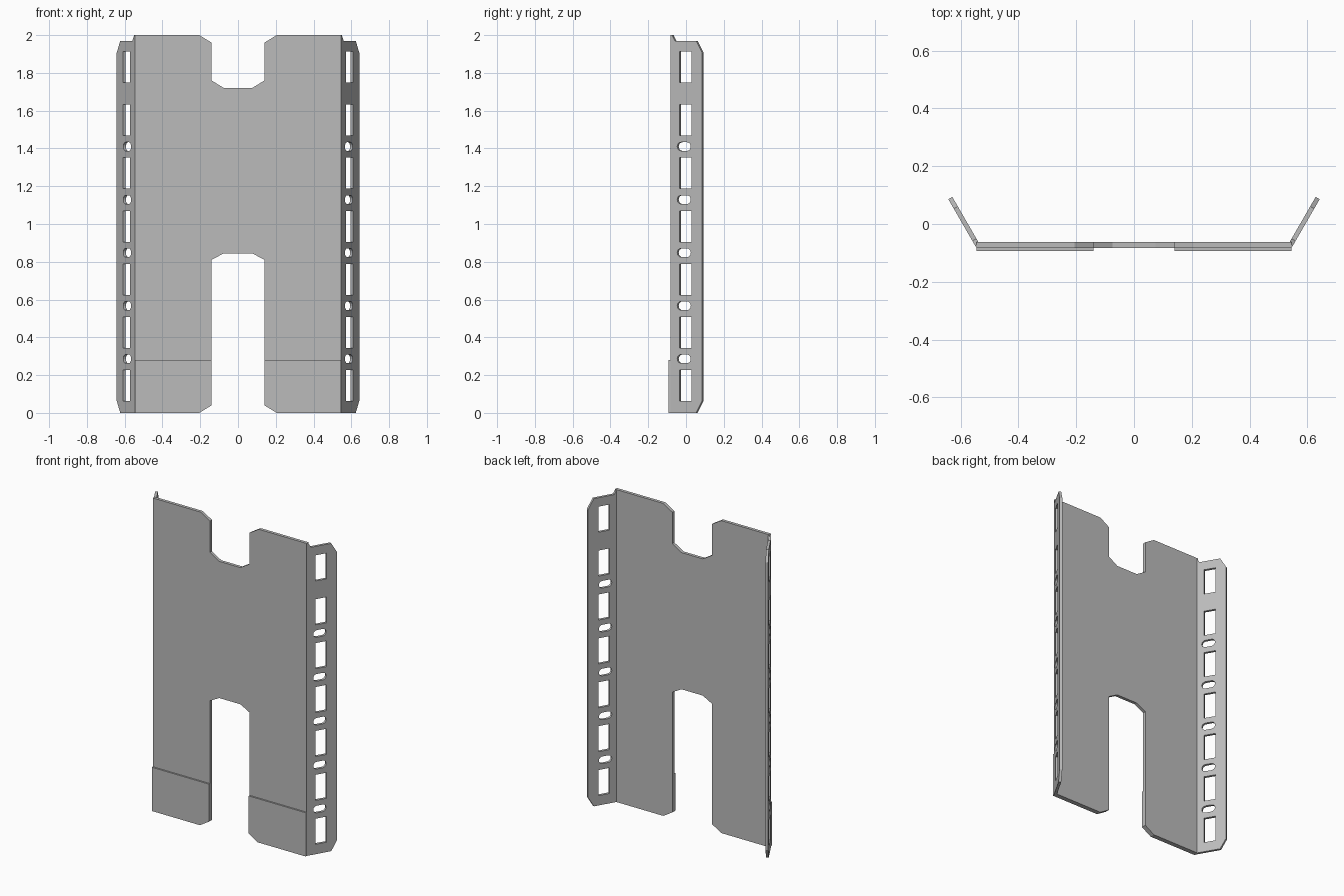
import bpy, bmesh, math
from mathutils import Matrix, Vector

if "Cube" in bpy.data.objects:
    bpy.data.objects.remove(bpy.data.objects["Cube"])

steel = bpy.data.materials.new("grey steel")
steel.diffuse_color = (0.5, 0.5, 0.5, 1)
steel.use_nodes = True
steel.node_tree.nodes["Principled BSDF"].inputs["Base Color"].default_value = steel.diffuse_color


def sheet(name, outline, thickness, origin, along, holes=(), mirrored=False):
    """Flat sheet cut from an outline; 'along' is its width direction, z its height."""
    curve = bpy.data.curves.new(name + "_profile", 'CURVE')
    curve.dimensions = '2D'
    curve.fill_mode = 'BOTH'
    curve.extrude = thickness / 2
    for loop in [outline, *holes]:
        spline = curve.splines.new('POLY')
        spline.points.add(len(loop) - 1)
        for point, (x, z) in zip(spline.points, loop):
            point.co = (x, z, 0, 1)
        spline.use_cyclic_u = True
    temp = bpy.data.objects.new(name + "_profile", curve)
    bpy.context.collection.objects.link(temp)
    bpy.context.view_layer.update()
    mesh = bpy.data.meshes.new_from_object(
        temp.evaluated_get(bpy.context.evaluated_depsgraph_get()))
    bpy.data.objects.remove(temp)
    bpy.data.curves.remove(curve)

    # stand the sheet upright
    u, up = Vector(along).normalized(), Vector((0, 0, 1))
    frame = Matrix((u, up, u.cross(up))).transposed().to_4x4()
    mesh.transform(Matrix.Translation(origin) @ frame)
    bm = bmesh.new()
    bm.from_mesh(mesh)
    bmesh.ops.remove_doubles(bm, verts=bm.verts, dist=1e-5)
    bmesh.ops.recalc_face_normals(bm, faces=bm.faces)
    for face in bm.faces:
        face.smooth = False
    bm.to_mesh(mesh)
    bm.free()
    mesh.materials.clear()
    mesh.materials.append(steel)
    obj = bpy.data.objects.new(name, mesh)
    bpy.context.collection.objects.link(obj)
    if mirrored:
        mod = obj.modifiers.new("mirror", 'MIRROR')
        mod.use_mirror_merge = False
    return obj


def rect(x0, x1, z0, z1):
    return [(x0, z0), (x1, z0), (x1, z1), (x0, z1)]


def oval(x0, x1, z, r, steps=8):
    ends = ((x1 - r, -90), (x0 + r, 90))
    return [(cx + r * math.cos(math.radians(start + 180 * i / steps)),
             z + r * math.sin(math.radians(start + 180 * i / steps)))
            for cx, start in ends for i in range(steps + 1)]


# Main plate with a notch at the top and a long one at the bottom
half = [(0.075, 0.845), (0.14, 0.81), (0.14, 0.04), (0.205, 0), (0.545, 0),
        (0.545, 2), (0.205, 2), (0.14, 1.96), (0.14, 1.76), (0.075, 1.72)]
plate = half + [(-x, z) for x, z in reversed(half)]
sheet("main_plate", plate, 0.02, (0, -0.073, 0), (1, 0, 0))

# Thickening pads on the two feet
pad = [(0.14, 0.04), (0.205, 0), (0.545, 0), (0.545, 0.28), (0.14, 0.28)]
sheet("foot_pads", pad, 0.01, (0, -0.088, 0), (1, 0, 0), mirrored=True)

# Bent side flanges with square slots and oval holes
flange = [(0, 0), (0.157, 0), (0.195, 0.065), (0.195, 1.905), (0.157, 1.97),
          (0.028, 1.97), (0.01, 2), (0, 2)]
pitch = 0.281
slots = [rect(0.056, 0.128, 0.063 + i * pitch, 0.227 + i * pitch) for i in range(7)]
ovals = [oval(0.042, 0.125, 0.286 + i * pitch, 0.023) for i in range(5)]
sheet("side_flanges", flange, 0.016, (0.538, -0.079, 0),
      (0.5, math.sqrt(0.75), 0), slots + ovals, mirrored=True)
